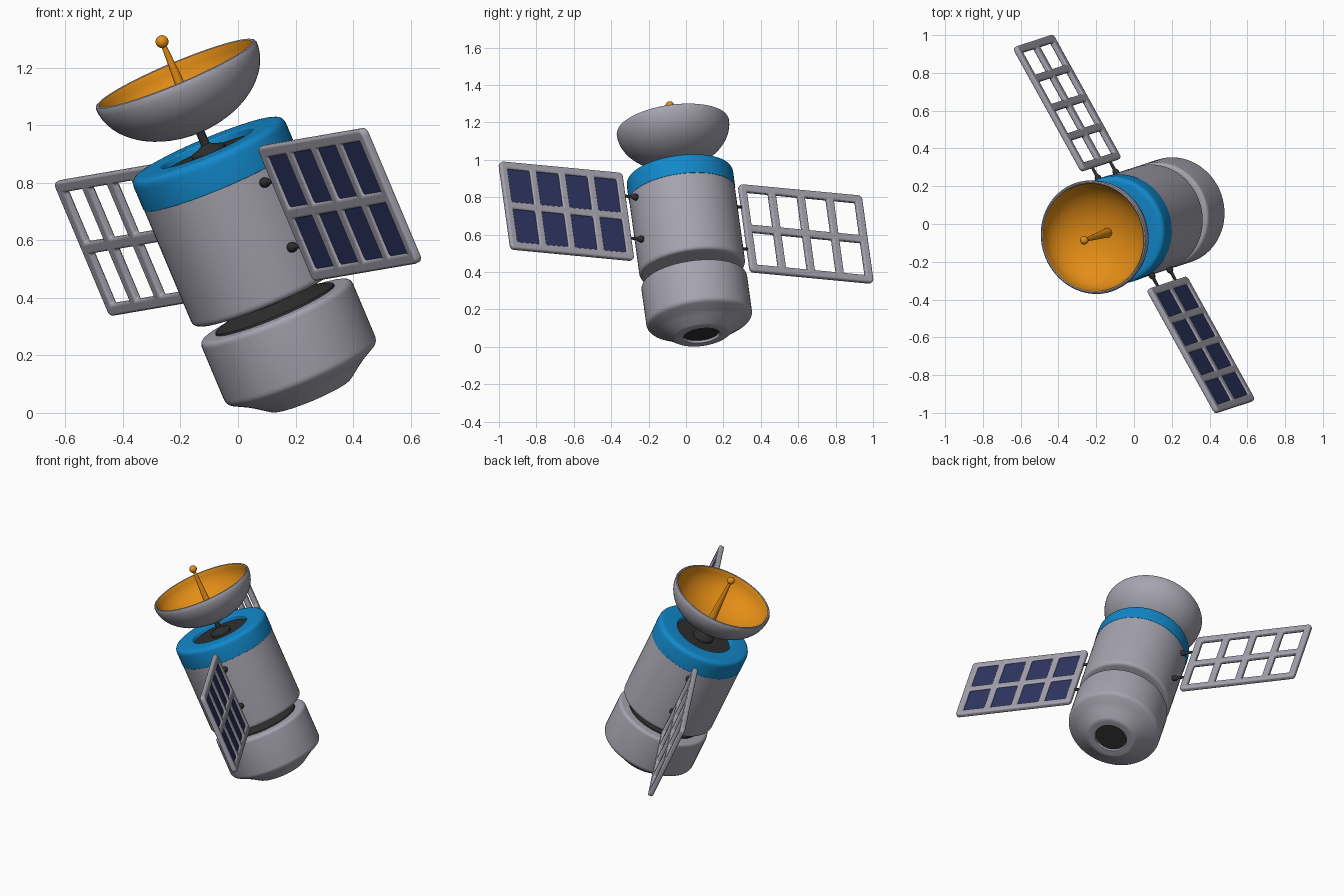
import bpy, bmesh, math
from mathutils import Matrix, Vector

if "Cube" in bpy.data.objects:
    bpy.data.objects.remove(bpy.data.objects["Cube"])

# Tilted frame: local z = body axis, local y = panel direction
N = Vector((-.385, -.126, .914)).normalized()
E = Vector((-.482, .872, -.083))
E = (E - N * E.dot(N)).normalized()
F = E.cross(N)
M = Matrix((F, E, N)).transposed().to_4x4()
M.translation = (0, 0, .664)


def material(name, rgb):
    m = bpy.data.materials.new(name)
    m.diffuse_color = (*rgb, 1)
    m.use_nodes = True
    m.node_tree.nodes["Principled BSDF"].inputs["Base Color"].default_value = m.diffuse_color
    return m


GREY = material("light grey", (.38, .37, .43))
BLUE = material("bright blue", (.006, .25, .60))
ORANGE = material("orange", (.78, .27, .008))
DARK = material("dark grey", (.028, .028, .028))
NAVY = material("navy cells", (.028, .036, .125))


def finish(bm, name, mats, pre=None, angle=35):
    bmesh.ops.recalc_face_normals(bm, faces=bm.faces)
    me = bpy.data.meshes.new(name)
    if pre:
        bm.transform(pre)
    bm.transform(M)
    bm.to_mesh(me)
    bm.free()
    for m in mats:
        me.materials.append(m)
    me.shade_smooth()
    me.set_sharp_from_angle(angle=math.radians(angle))
    ob = bpy.data.objects.new(name, me)
    bpy.context.collection.objects.link(ob)
    return ob


def fillet(pts, steps=5):
    """Round the profile corners given as (r, z, radius)."""
    out = []
    for i, p in enumerate(pts):
        v = Vector(p[:2])
        if len(p) < 3:
            out.append(v)
            continue
        a, b = Vector(pts[i - 1][:2]), Vector(pts[i + 1][:2])
        p0, p1 = v + (a - v).normalized() * p[2], v + (b - v).normalized() * p[2]
        for k in range(steps + 1):
            t = k / steps
            out.append(p0 * (1 - t) ** 2 + v * 2 * t * (1 - t) + p1 * t * t)
    return out


def lathe(name, pts, mats, seg=64, pre=None, split=None):
    """Revolve a profile; profile steps from 'split' on use the second material."""
    bm = bmesh.new()
    rings = []
    for r, z in fillet(pts):
        n = seg if r > 1e-5 else 1
        rings.append([bm.verts.new((r * math.cos(2 * math.pi * k / seg),
                                    r * math.sin(2 * math.pi * k / seg), z)) for k in range(n)])
    for i, (a, b) in enumerate(zip(rings, rings[1:])):
        for k in range(seg):
            j = (k + 1) % seg
            quad = [a[k % len(a)], a[j % len(a)], b[j % len(b)], b[k % len(b)]]
            f = bm.faces.new(list(dict.fromkeys(quad)))
            if split is not None and i >= split:
                f.material_index = 1
    return finish(bm, name, mats, pre)


# Main body, blue collar and recessed top deck
lathe("main_body", [(0, -.28), (.285, -.28, .025), (.285, .168), (0, .168)], [GREY])
lathe("blue_collar", [(0, .165), (.287, .165, .004), (.287, .282, .03), (.172, .282, .008),
                      (.168, .25), (0, .25)], [BLUE])
lathe("top_deck", [(0, .249), (.168, .249), (.168, .256), (0, .256)], [DARK])

# Lower module with neck and nozzle plate
lathe("lower_module", [(0, -.335), (.285, -.335, .022), (.285, -.574, .02), (.215, -.612, .02),
                       (.146, -.662, .012), (.098, -.662, .004), (.096, -.645), (0, -.645)], [GREY])
lathe("neck", [(0, -.338), (.225, -.338), (.222, -.328), (.13, -.298), (.11, -.27), (0, -.27)], [DARK])
lathe("nozzle_plate", [(0, -.648), (.096, -.648), (.096, -.64), (0, -.64)], [DARK])

# Dish mount
lathe("dish_mount", [(0, .25), (.062, .25), (.062, .275, .006), (.03, .285, .006), (.016, .295),
                     (.015, .36), (0, .36)], [DARK], 32)

# Dish: grey shell outside, orange bowl inside
STEPS = 16
arc = [i / STEPS * math.pi / 2 for i in range(STEPS + 1)]
outer = [(.303 * math.sin(a), .556 - .213 * math.cos(a)) for a in arc]
inner = [(.285 * math.sin(a), .556 - .192 * math.cos(a)) for a in reversed(arc)]
outer[0] = inner[-1] = None
profile = [(0, .343)] + outer[1:] + [(.300, .563), (.294, .566), (.288, .563)] + inner[:-1] + [(0, .364)]
lathe("dish", profile, [GREY, ORANGE], 64, split=STEPS + 3)

# Feed antenna: tapered rod and ball
lathe("feed_rod", [(0, .355), (.026, .355), (.008, .685), (0, .685)], [ORANGE], 24)
ball = [(.0225 * math.sin(math.pi * i / 12), .685 - .0225 * math.cos(math.pi * i / 12)) for i in range(13)]
ball[0], ball[-1] = (0, .6625), (0, .7075)
lathe("feed_ball", ball, [ORANGE], 24)

# Solar panels
LEN, HGT, BAR, THK = .752, .51, .042, .03
Y0 = .358
CW, CH = (LEN - 5 * BAR) / 4, (HGT - 3 * BAR) / 2
ys, zs = [Y0], [-HGT / 2]
for i in range(4):
    ys += [ys[-1] + BAR, ys[-1] + BAR + CW]
ys.append(ys[-1] + BAR)
for i in range(2):
    zs += [zs[-1] + BAR, zs[-1] + BAR + CH]
zs.append(zs[-1] + BAR)


def panel_frame(name, pre):
    bm = bmesh.new()
    g = [[bm.verts.new((-THK / 2, y, z)) for z in zs] for y in ys]
    for i in range(len(ys) - 1):
        for j in range(len(zs) - 1):
            if not (i % 2 and j % 2):
                bm.faces.new((g[i][j], g[i + 1][j], g[i + 1][j + 1], g[i][j + 1]))
    ext = bmesh.ops.extrude_face_region(bm, geom=bm.faces[:])
    bmesh.ops.translate(bm, vec=(THK, 0, 0), verts=[v for v in ext["geom"] if isinstance(v, bmesh.types.BMVert)])
    bmesh.ops.recalc_face_normals(bm, faces=bm.faces)
    # round the outer corners, then soften every remaining sharp edge
    corner = [e for e in bm.edges if abs(e.verts[0].co.x - e.verts[1].co.x) > THK / 2
              and all(min(abs(v.co.y - ys[0]), abs(v.co.y - ys[-1])) < 1e-4
                      and abs(abs(v.co.z) - HGT / 2) < 1e-4 for v in e.verts)]
    bmesh.ops.bevel(bm, geom=corner, offset=.022, segments=4, profile=.5, affect='EDGES')
    ob = finish(bm, name, [GREY], pre, 50)
    bev = ob.modifiers.new("soft_edges", 'BEVEL')
    bev.width, bev.segments, bev.limit_method = .009, 3, 'ANGLE'
    bev.angle_limit = math.radians(40)


def panel_cells(name, pre):
    bm = bmesh.new()
    for i in range(1, 9, 2):
        for j in range(1, 5, 2):
            c = ((ys[i] + ys[i + 1]) / 2, (zs[j] + zs[j + 1]) / 2)
            mat = Matrix.Translation((0, *c)) @ Matrix.Diagonal((.009, CW + .01, CH + .01, 1))
            bmesh.ops.create_cube(bm, size=1, matrix=mat)
    finish(bm, name, [NAVY], pre)


TURN = Matrix.Rotation(math.pi, 4, 'Z')
panel_frame("back_panel_frame", None)
panel_frame("front_panel_frame", TURN)
panel_cells("front_panel_cells", TURN)

# Panel struts: tapered pins with a round foot on the body
for side, turn in (("back", Matrix()), ("front", TURN)):
    for level, t in (("lower", -.123), ("upper", .123)):
        pre = turn @ Matrix.Translation((0, 0, t)) @ Matrix.Rotation(-math.pi / 2, 4, 'X')
        lathe(f"{side}_{level}_strut", [(0, .275), (.017, .275), (.018, .302, .006), (.009, .315),
                                        (.007, .37), (0, .37)], [DARK], 20, pre)
